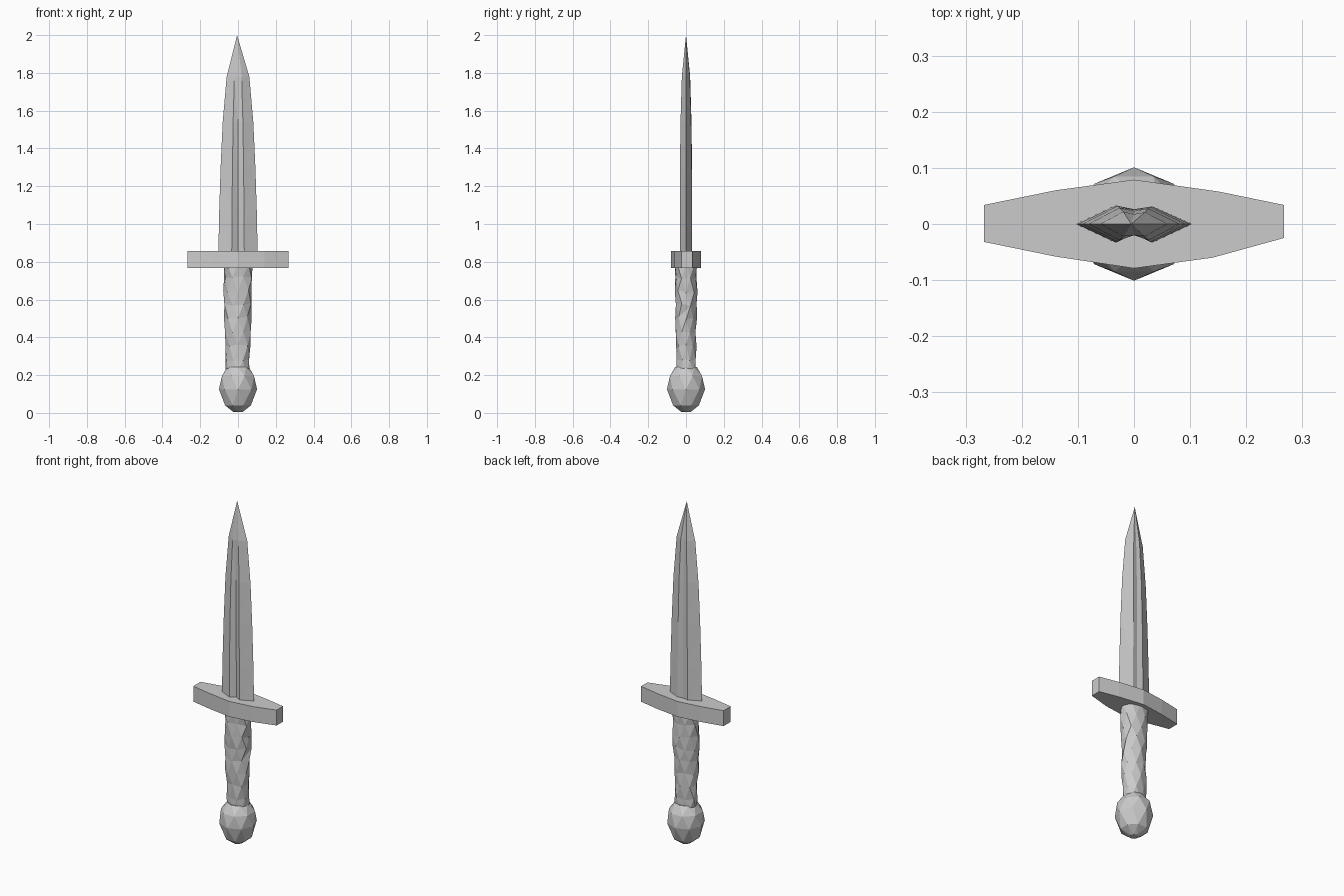
import bpy, bmesh, math, random

if "Cube" in bpy.data.objects:
    bpy.data.objects.remove(bpy.data.objects["Cube"])

random.seed(4)


def loft(name, rings, tip=None):
    """Skin a closed solid through rings of equal point count, optionally to a tip."""
    bm = bmesh.new()
    loops = [[bm.verts.new(p) for p in ring] for ring in rings]
    n = len(loops[0])
    for a, b in zip(loops, loops[1:]):
        for i in range(n):
            j = (i + 1) % n
            bm.faces.new((a[i], a[j], b[j], b[i]))
    bm.faces.new(loops[0][::-1])
    if tip:
        t = bm.verts.new(tip)
        for i in range(n):
            bm.faces.new((loops[-1][i], loops[-1][(i + 1) % n], t))
    else:
        bm.faces.new(loops[-1])
    bmesh.ops.triangulate(bm, faces=bm.faces[:])
    bmesh.ops.recalc_face_normals(bm, faces=bm.faces[:])
    mesh = bpy.data.meshes.new(name)
    bm.to_mesh(mesh)
    bm.free()
    obj = bpy.data.objects.new(name, mesh)
    bpy.context.collection.objects.link(obj)
    return obj


def oval(z, rx, ry, sides, turn=0.0, jitter=0.0):
    ring = []
    for i in range(sides):
        a = 2 * math.pi * i / sides + turn
        k = 1 + random.uniform(-jitter, jitter)
        ring.append((rx * k * math.cos(a), ry * k * math.sin(a),
                     z + random.uniform(-jitter, jitter) * 0.12))
    return ring


# Pommel: faceted, slightly tall ball
pommel_profile = [(0.005, 0.025), (0.04, 0.074), (0.125, 0.101),
                  (0.195, 0.092), (0.242, 0.058)]
loft("pommel", [oval(z, r, r, 8, turn=(i % 2) * math.pi / 8)
                for i, (z, r) in enumerate(pommel_profile)])

# Grip: oval handle with uneven, spiralling leather facets
grip = []
for i in range(9):
    t = i / 8
    z = 0.21 + 0.58 * t
    grip.append(oval(z, 0.066 + 0.011 * t, 0.052 + 0.008 * t, 8,
                     turn=math.pi / 8 * (i % 2), jitter=0.07))
loft("grip", grip)

# Guard: bar that is widest in the middle and tapers to blunt ends
outline = [(-0.267, -0.032), (-0.14, -0.058), (0, -0.079), (0.14, -0.06), (0.267, -0.025),
           (0.267, 0.034), (0.15, 0.058), (0, 0.079), (-0.14, 0.06), (-0.267, 0.034)]
loft("guard", [[(x, y, 0.768) for x, y in outline],
               [(x, y, 0.858) for x, y in outline]])

# Blade: two sharp edges, twin ridges and a fuller on each face
blade = []
for z, w, d, fuller in [(0.84, 0.104, 0.033, 0.014), (1.05, 0.100, 0.033, 0.016),
                        (1.30, 0.092, 0.032, 0.018), (1.54, 0.081, 0.029, 0.020),
                        (1.78, 0.060, 0.022, 0.020)]:
    r = w * 0.32
    blade.append([(-w, 0, z), (-r, -d, z), (0, -fuller, z), (r, -d, z),
                  (w, 0, z), (r, d * 0.95, z), (0, d * 0.8, z), (-r, d, z)])
loft("blade", blade, tip=(-0.005, 0, 2.0))
